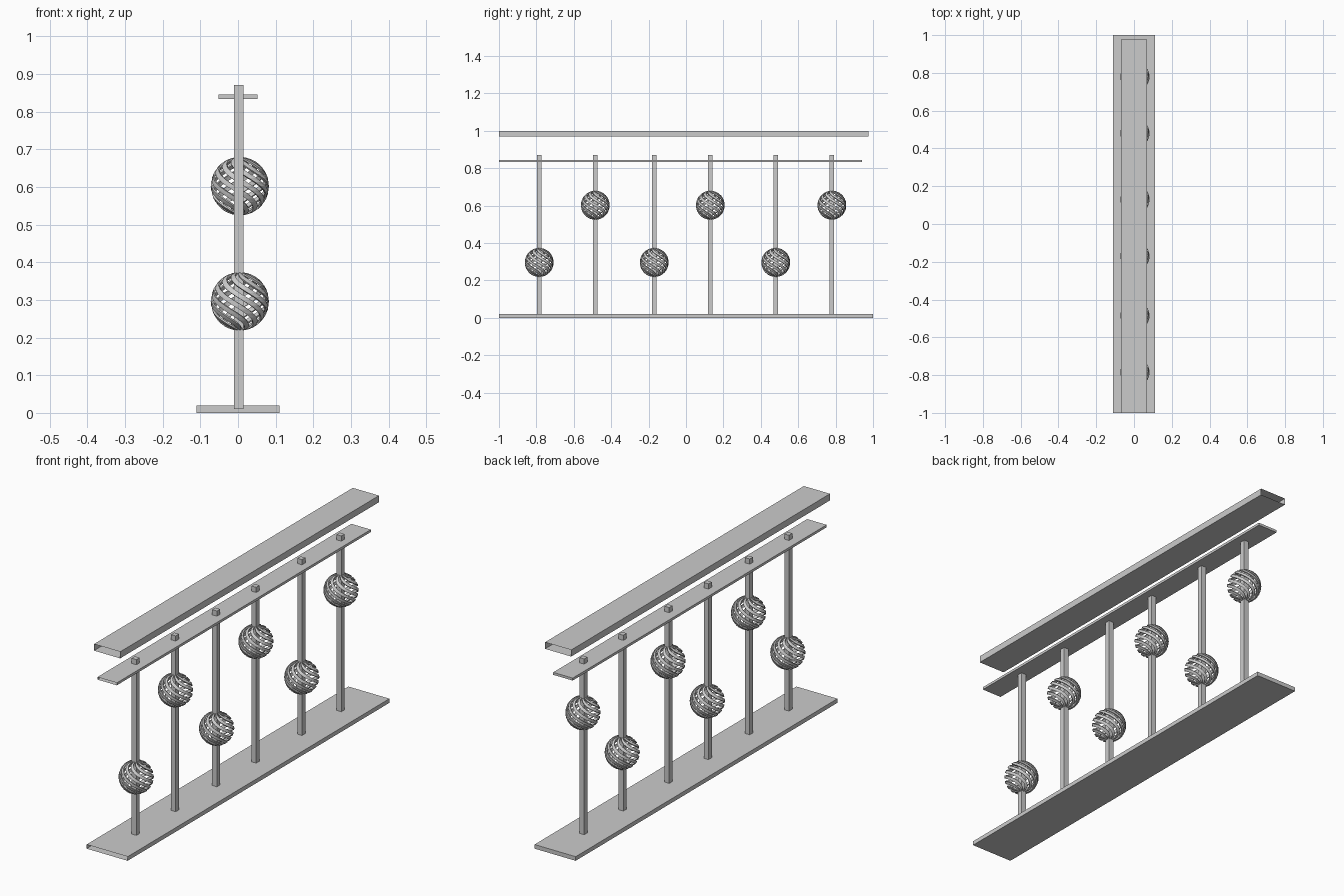
import bpy, bmesh
from math import pi, sin, cos, radians

if "Cube" in bpy.data.objects:
    bpy.data.objects.remove(bpy.data.objects["Cube"])


def make_object(name, verts, faces):
    mesh = bpy.data.meshes.new(name)
    mesh.from_pydata(verts, [], faces)
    mesh.update()
    obj = bpy.data.objects.new(name, mesh)
    bpy.context.collection.objects.link(obj)
    return obj


def box(name, x, y, z, front=True, back=True):
    """Box from axis ranges; either y end may be left open."""
    verts = [(a, b, c) for b in y for a, c in
             ((x[0], z[0]), (x[1], z[0]), (x[1], z[1]), (x[0], z[1]))]
    faces = [(i, i + 4, (i + 1) % 4 + 4, (i + 1) % 4) for i in range(4)]
    faces = [f[::-1] for f in faces]
    if front:
        faces.append((0, 1, 2, 3))
    if back:
        faces.append((7, 6, 5, 4))
    return make_object(name, verts, faces)


def basket(name, centre, radius=0.0775, strips=10, twist=radians(190), rows=20):
    """Sphere of twisted, pole-tapered strips, given a shell thickness."""
    verts, faces = [], []
    width = 2 * pi / strips * 0.52
    for s in range(strips):
        start = len(verts)
        for r in range(rows + 1):
            t = pi * (0.04 + 0.92 * r / rows)
            for k in range(3):
                phi = 2 * pi * s / strips + width * (k / 2 - 0.5) - twist * cos(t) / 2
                verts.append((centre[0] + radius * sin(t) * cos(phi),
                              centre[1] + radius * sin(t) * sin(phi),
                              centre[2] + radius * cos(t)))
        for r in range(rows):
            for k in range(2):
                a = start + r * 3 + k
                faces.append((a, a + 3, a + 4, a + 1))
    obj = make_object(name, verts, faces)
    shell = obj.modifiers.new("shell", 'SOLIDIFY')
    shell.thickness = 0.005
    shell.offset = -1
    return obj


# Floor plate and the two rails, with open ends
box("base_plate", (-0.11, 0.11), (-1, 1), (0, 0.02), front=False)
box("lower_rail", (-0.052, 0.052), (-1, 0.94), (0.833, 0.845), front=False)
box("handrail", (-0.07, 0.07), (-1, 0.977), (0.968, 1.0), front=False, back=False)

# Balusters with alternating low and high basket ornaments
for i, y in enumerate((-0.785, -0.485, -0.17, 0.13, 0.48, 0.78)):
    box(f"baluster_{i + 1}", (-0.01, 0.015), (y - 0.0125, y + 0.0125), (0.01, 0.87))
    basket(f"basket_{i + 1}", (0.005, y, 0.602 if i % 2 else 0.296))
